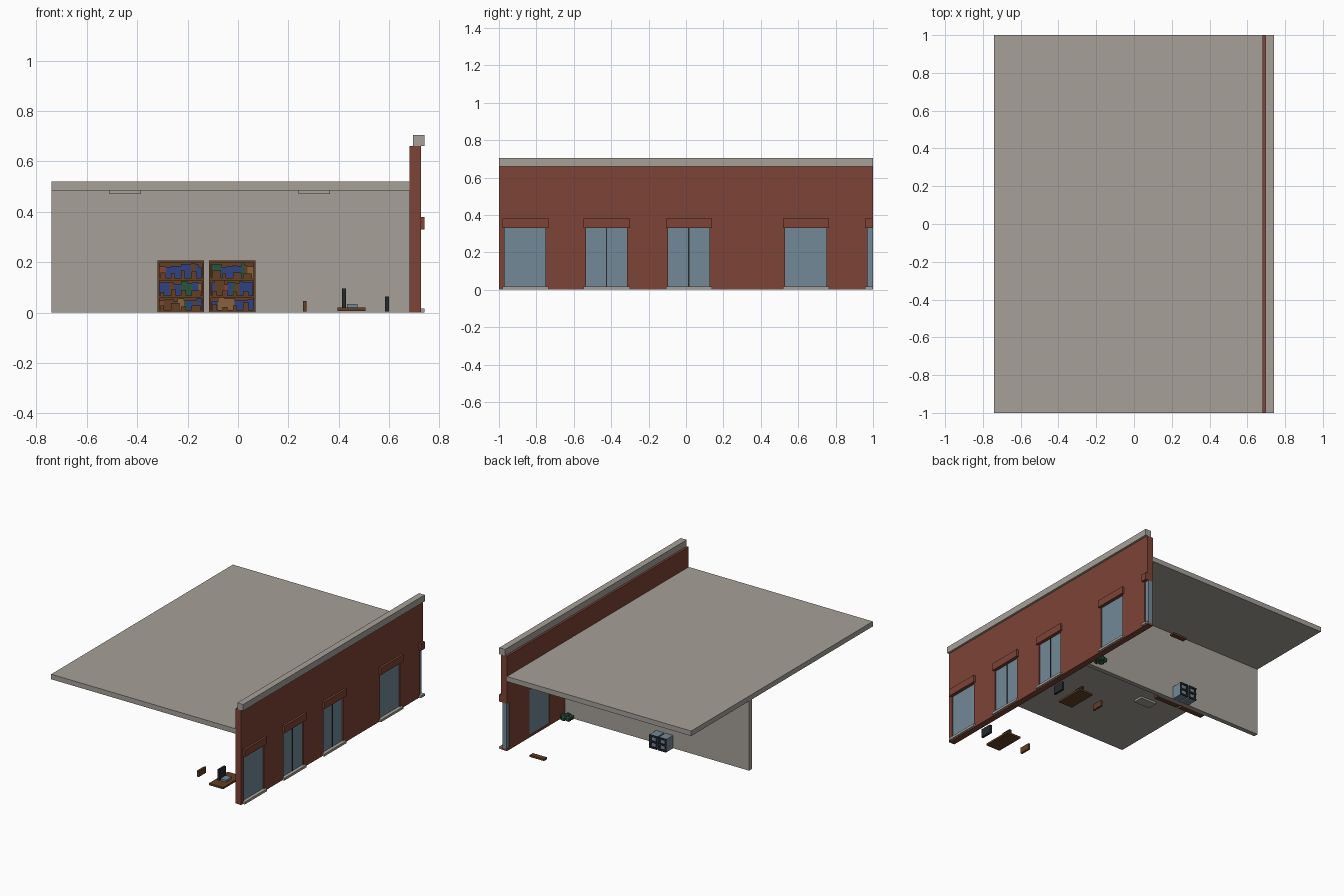
import bpy, bmesh, random
from mathutils import Matrix, Vector

cube = bpy.data.objects.get("Cube")
if cube:
    bpy.data.objects.remove(cube, do_unlink=True)
random.seed(4)


def material(name, r, g, b):
    m = bpy.data.materials.new(name)
    m.use_nodes = True
    m.diffuse_color = (r, g, b, 1)
    bsdf = m.node_tree.nodes["Principled BSDF"]
    bsdf.inputs["Base Color"].default_value = (r, g, b, 1)
    bsdf.inputs["Roughness"].default_value = 0.9
    return m


CONCRETE = material("warm grey concrete", .38, .355, .315)
BRICK = material("brick red", .205, .056, .038)
GLASS = material("blue grey glass", .17, .25, .31)
WOOD = material("brown wood", .125, .05, .018)
DARK = material("charcoal", .02, .022, .025)
LEAF = material("dark green", .02, .09, .045)
BLUE = material("book blue", .03, .055, .22)
RED = material("book red", .22, .06, .045)
TAN = material("book tan", .25, .12, .05)


def finish(name, bm, mats):
    bmesh.ops.recalc_face_normals(bm, faces=bm.faces)
    mesh = bpy.data.meshes.new(name)
    bm.to_mesh(mesh)
    bm.free()
    for m in mats:
        mesh.materials.append(m)
    ob = bpy.data.objects.new(name, mesh)
    bpy.context.collection.objects.link(ob)
    return ob


def add_box(bm, x, y, z, index=0):
    """Box from (min, max) pairs on each axis."""
    lo, hi = Vector((x[0], y[0], z[0])), Vector((x[1], y[1], z[1]))
    mat = Matrix.Translation((lo + hi) / 2) @ Matrix.Diagonal((*(hi - lo), 1))
    verts = bmesh.ops.create_cube(bm, size=1, matrix=mat)["verts"]
    for f in {f for v in verts for f in v.link_faces}:
        f.material_index = index


def box(name, x, y, z, mat):
    bm = bmesh.new()
    add_box(bm, x, y, z)
    return finish(name, bm, [mat])


# Roof slab, inner wall and ceiling lights
box("ceiling_slab", (-.74, .68), (-1, 1), (.485, .52), CONCRETE)
box("inner_wall", (-.74, .68), (.33, .362), (0, .485), CONCRETE)
for i, x in enumerate((-.447, .303)):
    box(f"ceiling_light_{i}", (x - .0625, x + .0625), (-.455, -.385), (.471, .485), CONCRETE)

# Brick facade: one comb-shaped outline with window openings, extruded
windows = [(-.97, -.75), (-.535, -.315), (-.095, .125), (.53, .75), (.97, 1)]
SILL, HEAD = .015, .33
outline = [(-1, .66), (-1, SILL)]
for a, b in windows:
    outline += [(a, SILL), (a, HEAD), (b, HEAD)]
    if b < 1:
        outline.append((b, SILL))
outline.append((1, .66))
bm = bmesh.new()
face = bm.faces.new([bm.verts.new((.68, y, z)) for y, z in outline])
ext = bmesh.ops.extrude_face_region(bm, geom=[face])["geom"]
bmesh.ops.translate(bm, vec=(.045, 0, 0),
                    verts=[g for g in ext if isinstance(g, bmesh.types.BMVert)])
finish("brick_facade", bm, [BRICK])
box("brick_base", (.68, .725), (-1, 1), (0, SILL), BRICK)
box("parapet_cap", (.695, .74), (-1, 1), (.66, .705), CONCRETE)

# Windows with lintels, sills and centre bars
for i, (a, b) in enumerate(windows):
    end = min(b + .015, 1)
    box(f"window_glass_{i}", (.684, .716), (a, b), (SILL, HEAD), GLASS)
    box(f"window_lintel_{i}", (.72, .74), (a - .012, end), (HEAD, .38), BRICK)
    box(f"window_sill_{i}", (.715, .74), (a - .012, end), (.001, .017), CONCRETE)
    if i in (1, 2):
        mid = (a + b) / 2
        box(f"window_bar_{i}", (.714, .719), (mid - .003, mid + .003), (SILL, HEAD), DARK)

# Desks, each with a screen, papers and seat backs
for i, y in enumerate((-.78, -.05)):
    box(f"desk_top_{i}", (.395, .505), (y - .105, y + .105), (.007, .02), WOOD)
    box(f"desk_screen_{i}", (.412, .428), (y - .035, y + .035), (.02, .095), DARK)
    box(f"desk_papers_{i}", (.432, .475), (y - .03, y + .03), (.02, .034), GLASS)
    box(f"office_seat_back_{i}", (.584, .6), (y - .043, y + .043), (.004, .063), DARK)
    box(f"visitor_seat_back_{i}", (.257, .272), (y - .04, y + .04), (.005, .046), WOOD)
box("desk_end", (.395, .505), (.965, 1), (.007, .02), WOOD)


# Bookcases against the inner wall
def bookcase(name, x0, x1):
    bm = bmesh.new()
    front, back, top = .288, .33, .204
    add_box(bm, (x0, x1), (back - .006, back), (0, top))
    for x in (x0, x1 - .008):
        add_box(bm, (x, x + .008), (front, back), (0, top))
    levels = [0, .058, .128, .196]
    for z in levels:
        add_box(bm, (x0, x1), (front, back), (z, z + .01))
    for z, z_next in zip(levels, levels[1:]):
        x = x0 + .009
        while x < x1 - .018:
            w = min(random.choice((.012, .018, .026, .04)), x1 - .009 - x)
            h = (z_next - z - .01) * random.uniform(.72, 1)
            add_box(bm, (x, x + w), (front + .008, back - .006), (z + .01, z + .01 + h),
                    random.choice((0, 1, 1, 2, 2, 3, 4)))
            x += w
        # Loose wooden boxes along each shelf edge
        for k in range(4):
            x = x0 + .012 + k * (x1 - x0 - .02) / 4
            w = random.choice((.014, .02, .035))
            add_box(bm, (x, x + w), (front + .002, front + .012), (z + .01, z + .01 + random.uniform(.012, .03)))
    finish(name, bm, [WOOD, BLUE, LEAF, RED, TAN])


bookcase("bookcase_left", -.32, -.135)
bookcase("bookcase_right", -.115, .07)

# Pair of blue cabinets with dark trim, behind the inner wall
for i, x in enumerate((-.155, -.085)):
    bm = bmesh.new()
    x1, y0, y1, h = x + .06, .364, .435, .09
    add_box(bm, (x, x1), (y0, y1), (0, h), 0)
    for z in (.0, .04, .08):
        add_box(bm, (x, x1), (y1, y1 + .008), (z, z + .012), 1)
    for xa in (x, x1 - .012):
        add_box(bm, (xa, xa + .012), (y1, y1 + .006), (0, h), 1)
    finish(f"blue_cabinet_{i}", bm, [GLASS, DARK])

# Bushy plant: a ring of leaf clumps around a centre
bm = bmesh.new()
clumps = [Vector((.63, .412, .035))]
clumps += [Vector((.63, .412, .025)) + Matrix.Rotation(k * 1.2566, 3, 'Z') @ Vector((.026, 0, 0))
           for k in range(5)]
for c in clumps:
    bmesh.ops.create_icosphere(bm, subdivisions=1, radius=.022,
                               matrix=Matrix.Translation(c) @ Matrix.Diagonal((1, 1, .95, 1)))
finish("plant", bm, [LEAF])
